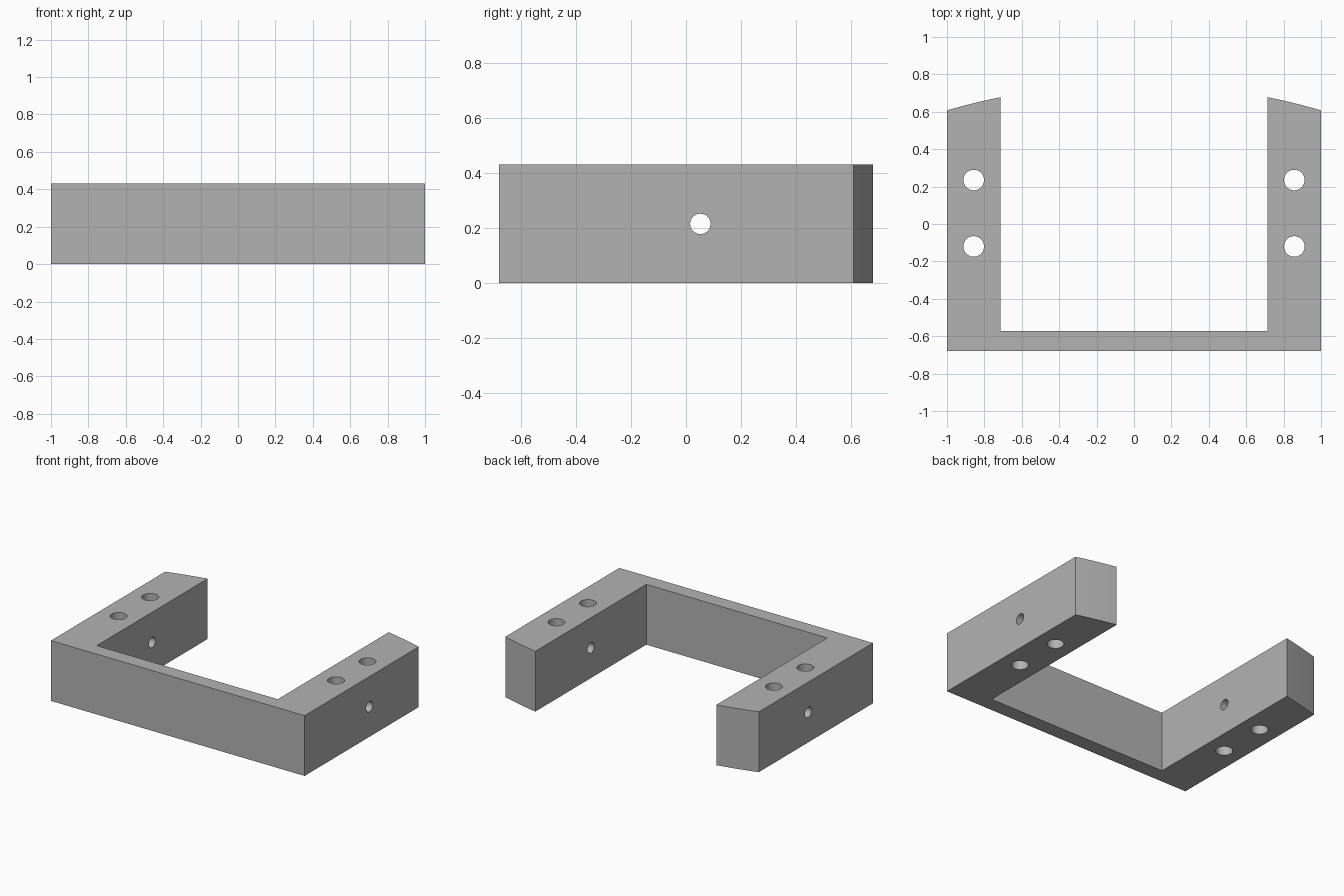
import bpy, bmesh, math
from mathutils import Matrix, Vector

cube = bpy.data.objects.get("Cube")
if cube:
    bpy.data.objects.remove(cube, do_unlink=True)

HEIGHT, INNER, BACK, WALL = 0.43, 0.714, 0.678, -0.572
RADIUS = 3.58

grey = bpy.data.materials.new("plain grey")
grey.use_nodes = True
colour = (0.45, 0.45, 0.45, 1)
grey.diffuse_color = colour
grey.node_tree.nodes["Principled BSDF"].inputs["Base Color"].default_value = colour


def add_object(name, bm):
    mesh = bpy.data.meshes.new(name)
    bmesh.ops.recalc_face_normals(bm, faces=bm.faces)
    bm.to_mesh(mesh)
    bm.free()
    mesh.materials.append(grey)
    obj = bpy.data.objects.new(name, mesh)
    bpy.context.collection.objects.link(obj)
    return obj


# U-shaped bracket: half outline with a curved arm end, mirrored and extruded
centre_y = BACK - math.sqrt(RADIUS ** 2 - INNER ** 2)
steps = 8
half = [(1, -BACK)]
for i in range(steps + 1):
    x = 1 + (INNER - 1) * i / steps
    half.append((x, centre_y + math.sqrt(RADIUS ** 2 - x * x)))
half.append((INNER, WALL))
outline = half + [(-x, y) for x, y in reversed(half)]

bm = bmesh.new()
base = bm.faces.new([bm.verts.new((x, y, 0)) for x, y in outline])
top = bmesh.ops.extrude_face_region(bm, geom=[base])["geom"]
bmesh.ops.translate(bm, vec=(0, 0, HEIGHT),
                    verts=[v for v in top if isinstance(v, bmesh.types.BMVert)])
bracket = add_object("bracket", bm)

# Drill bits for the mounting holes and the cross holes
bm = bmesh.new()


def drill(location, radius, rotation=Matrix()):
    bmesh.ops.create_cone(bm, cap_ends=True, segments=48, radius1=radius,
                          radius2=radius, depth=0.8,
                          matrix=Matrix.Translation(Vector(location)) @ rotation)


for side in (-1, 1):
    for y in (0.235, -0.12):
        drill((side * 0.857, y, HEIGHT / 2), 0.055)
    drill((side * 0.857, 0.052, HEIGHT / 2), 0.037,
          Matrix.Rotation(math.pi / 2, 4, "Y"))
cutter = add_object("hole_cutter", bm)

# Cut the holes, then drop the cutter
cut = bracket.modifiers.new("holes", "BOOLEAN")
cut.operation = "DIFFERENCE"
cut.solver = "EXACT"
cut.object = cutter
bpy.ops.object.select_all(action="DESELECT")
bracket.select_set(True)
bpy.context.view_layer.objects.active = bracket
bpy.ops.object.modifier_apply(modifier=cut.name)
bpy.data.objects.remove(cutter, do_unlink=True)
bpy.ops.object.shade_smooth_by_angle(angle=math.radians(30))
